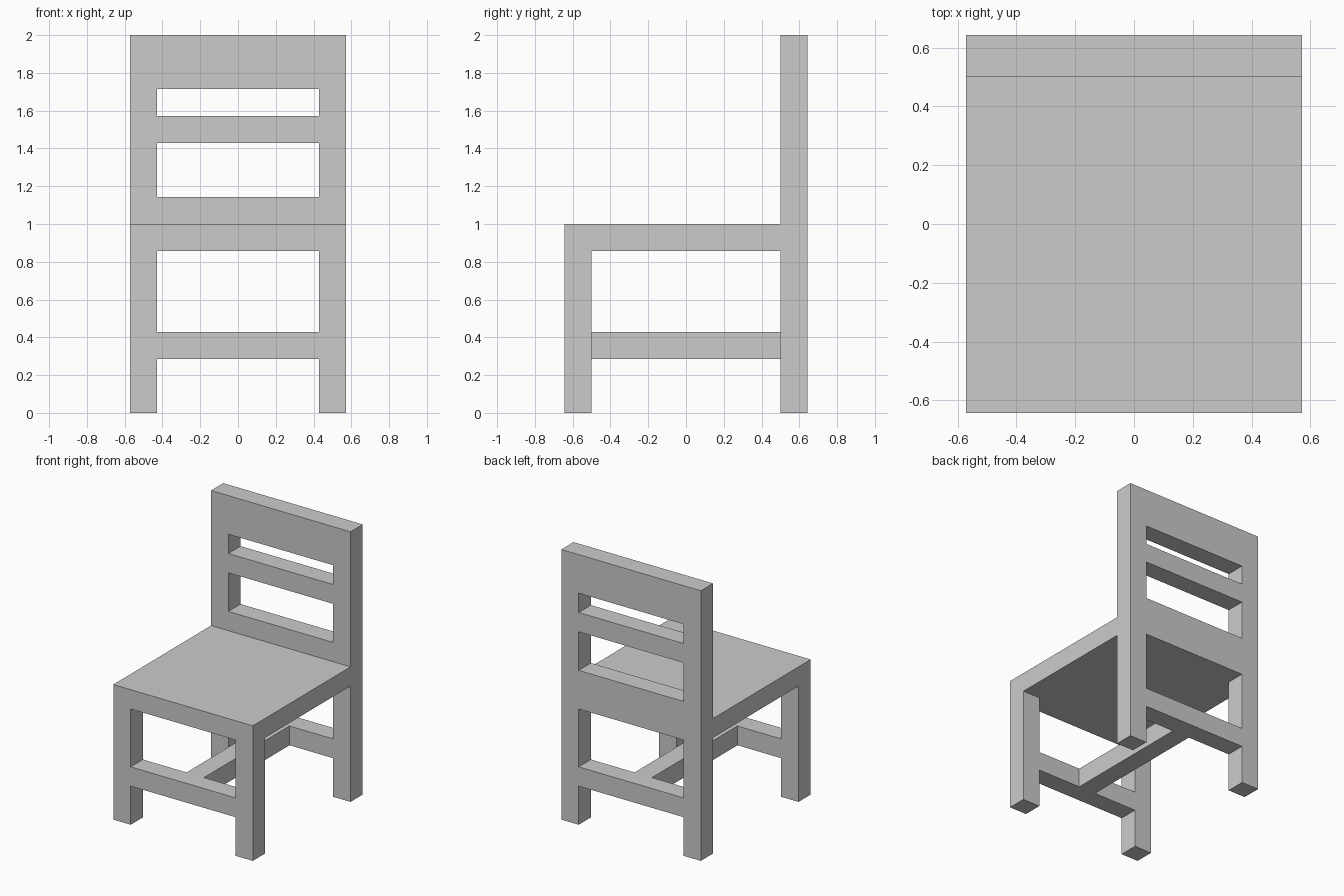
import bpy, bmesh, math
from mathutils import Matrix

if "Cube" in bpy.data.objects:
    bpy.data.objects.remove(bpy.data.objects["Cube"])

U = 1 / 7  # one bar thickness; all sizes below are in bars


def finish(name, bm):
    bmesh.ops.remove_doubles(bm, verts=bm.verts, dist=1e-4)
    bmesh.ops.recalc_face_normals(bm, faces=bm.faces)
    mesh = bpy.data.meshes.new(name)
    bm.to_mesh(mesh)
    bm.free()
    obj = bpy.data.objects.new(name, mesh)
    bpy.context.collection.objects.link(obj)
    return obj


def box(name, lo, hi):
    bm = bmesh.new()
    bmesh.ops.create_cube(bm, size=1)
    for v in bm.verts:
        v.co = [U * ((a + b) / 2 + c * (b - a)) for a, b, c in zip(lo, hi, v.co)]
    return finish(name, bm)


def rect(half, z0, z1):
    return [(-half, z0), (half, z0), (half, z1), (-half, z1)]


def frame(name, loops, y):
    """Extrude an x-z outline (first loop) with holes (other loops), one bar deep, centred on y."""
    curve = bpy.data.curves.new(name + "_profile", 'CURVE')
    curve.dimensions = '2D'
    curve.fill_mode = 'BOTH'
    curve.extrude = U / 2
    for pts in loops:
        spline = curve.splines.new('POLY')
        spline.points.add(len(pts) - 1)
        for p, (x, z) in zip(spline.points, pts):
            p.co = (x * U, z * U, 0, 1)
        spline.use_cyclic_u = True
        spline.use_smooth = False
    temp = bpy.data.objects.new(name + "_profile", curve)
    mesh = bpy.data.meshes.new_from_object(temp)
    bm = bmesh.new()
    bm.from_mesh(mesh)
    bm.transform(Matrix.Translation((0, y * U, 0)) @ Matrix.Rotation(math.pi / 2, 4, 'X'))
    bpy.data.objects.remove(temp)
    bpy.data.curves.remove(curve)
    bpy.data.meshes.remove(mesh)
    return finish(name, bm)


# Two legs joined underneath by a rung
legs = [(-4, 0), (-3, 0), (-3, 2), (3, 2), (3, 0), (4, 0)]

# Back legs and backrest with three openings
frame("back_frame", [legs + [(4, 14), (-4, 14)],
                     rect(3, 3, 6), rect(3, 8, 10), rect(3, 11, 12)], 4)

# Front legs and rung, reaching up to the seat
frame("front_legs", [legs + [(4, 6), (3, 6), (3, 3), (-3, 3), (-3, 6), (-4, 6)]], -4)

# Seat slab
box("seat", (-4, -4.5, 6), (4, 3.5, 7))

# Centre stretcher between the two rungs
box("stretcher", (-0.5, -3.5, 2), (0.5, 3.5, 3))
